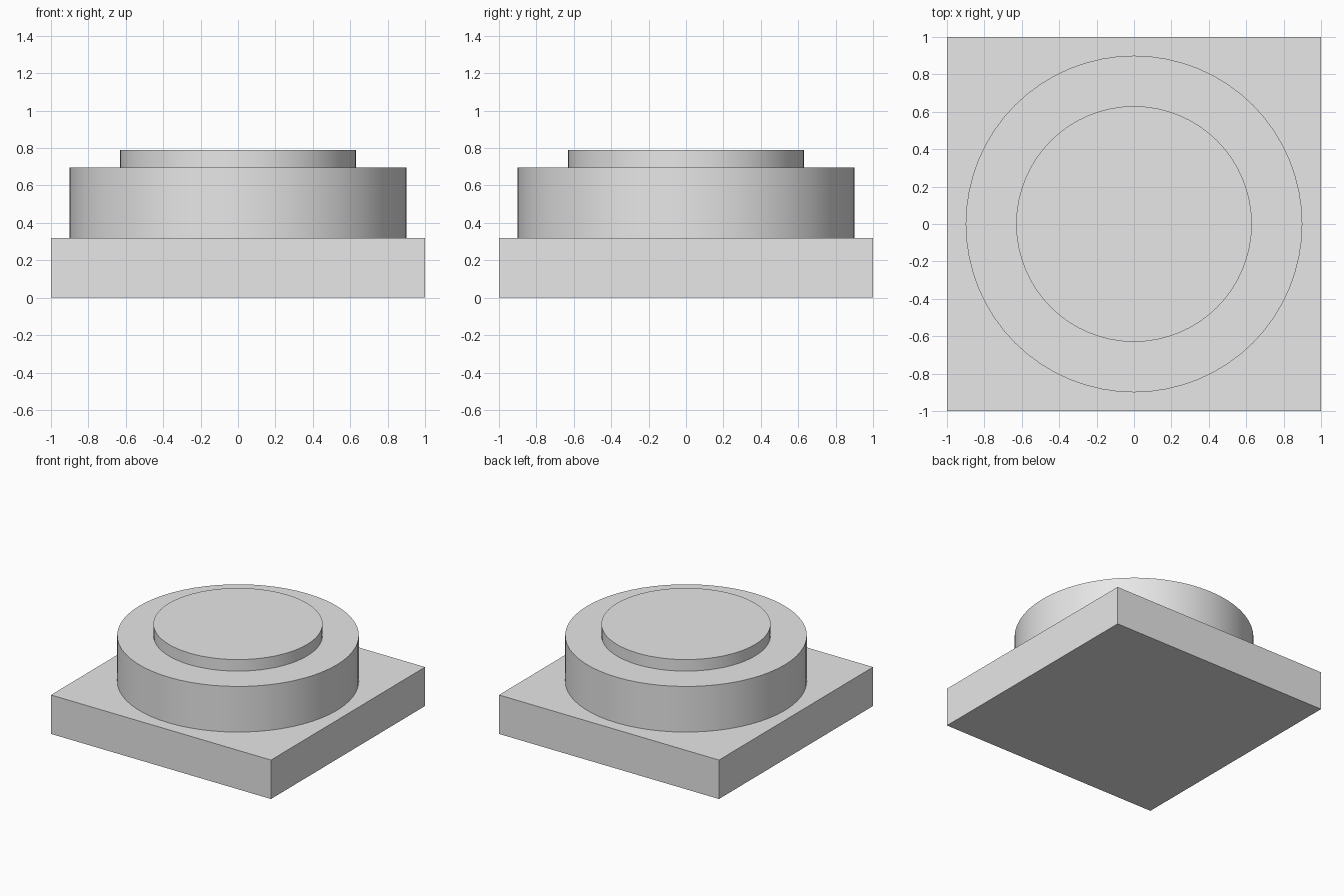
import bpy
import math

cube = bpy.data.objects.get("Cube")
if cube:
    bpy.data.objects.remove(cube, do_unlink=True)

# Single plain grey for the whole model
GREY = (0.8, 0.8, 0.8, 1.0)
grey = bpy.data.materials.new("light grey")
grey.use_nodes = True
grey.diffuse_color = GREY
grey.node_tree.nodes["Principled BSDF"].inputs["Base Color"].default_value = GREY

BASE_TOP, DRUM_TOP, CAP_TOP = 0.32, 0.695, 0.79


def finish(name):
    obj = bpy.context.object
    obj.name = name
    obj.data.materials.append(grey)
    return obj


def add_disc(name, radius, bottom, top):
    bpy.ops.mesh.primitive_cylinder_add(
        vertices=64, radius=radius, depth=top - bottom,
        location=(0, 0, (bottom + top) / 2))
    finish(name)
    bpy.ops.object.shade_smooth_by_angle(angle=math.radians(30))


# Square base slab
bpy.ops.mesh.primitive_cube_add(size=1, location=(0, 0, BASE_TOP / 2))
base = finish("square_base")
base.scale = (2, 2, BASE_TOP)
bpy.ops.object.transform_apply(location=False, rotation=False, scale=True)

# Wide drum and the thinner raised cap on top of it
add_disc("round_drum", 0.9, BASE_TOP, DRUM_TOP)
add_disc("raised_cap", 0.63, DRUM_TOP, CAP_TOP)
